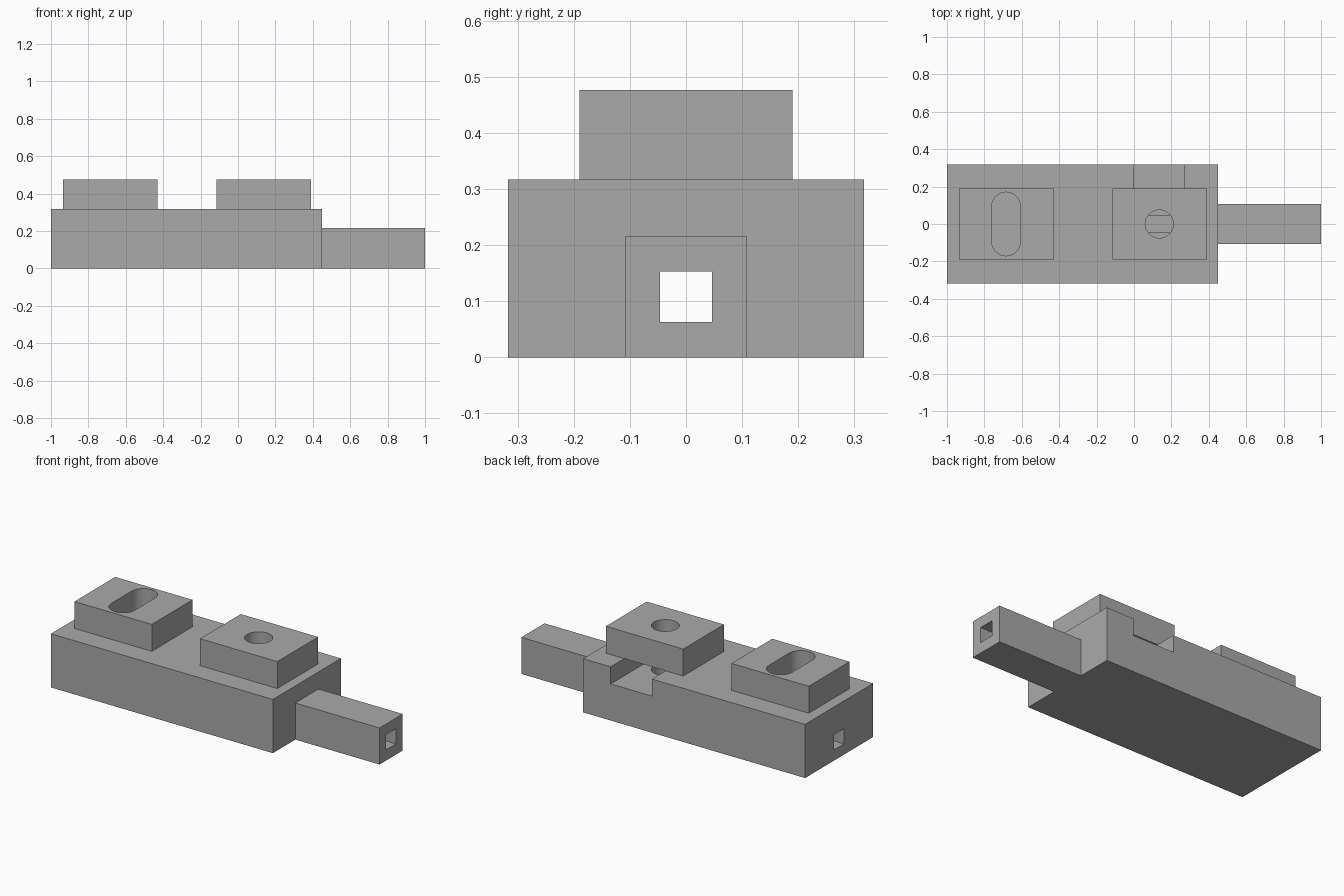
import bpy
import bmesh
import math

if "Cube" in bpy.data.objects:
    bpy.data.objects.remove(bpy.data.objects["Cube"], do_unlink=True)

grey = bpy.data.materials.new("plain_grey")
grey.use_nodes = True
grey.diffuse_color = (0.4, 0.4, 0.4, 1)
grey.node_tree.nodes["Principled BSDF"].inputs["Base Color"].default_value = (0.4, 0.4, 0.4, 1)


def prism(name, outline, z0, z1):
    """Extrude a closed xy outline from z0 to z1."""
    bm = bmesh.new()
    base = bm.faces.new([bm.verts.new((x, y, z0)) for x, y in outline])
    top = bmesh.ops.extrude_face_region(bm, geom=[base])["geom"]
    for v in top:
        if isinstance(v, bmesh.types.BMVert):
            v.co.z = z1
    bmesh.ops.recalc_face_normals(bm, faces=bm.faces)
    mesh = bpy.data.meshes.new(name)
    bm.to_mesh(mesh)
    bm.free()
    mesh.materials.append(grey)
    ob = bpy.data.objects.new(name, mesh)
    bpy.context.collection.objects.link(ob)
    return ob


def box(name, x0, x1, y0, y1, z0, z1):
    return prism(name, [(x0, y0), (x1, y0), (x1, y1), (x0, y1)], z0, z1)


def capsule(name, x, r, half, z0, z1, n=24):
    """Round-ended slot along y; half = 0 gives a cylinder."""
    pts = []
    for side, start in ((1, 0), (-1, math.pi)):
        last = n + 1 if half else n
        for i in range(last):
            a = start + math.pi * i / n
            pts.append((x + r * math.cos(a), side * half + r * math.sin(a)))
    return prism(name, pts, z0, z1)


def cut(ob, *cutters):
    for c in cutters:
        c.hide_render = True
        m = ob.modifiers.new("cut", "BOOLEAN")
        m.operation, m.solver, m.object = "DIFFERENCE", "EXACT", c
        bpy.context.view_layer.objects.active = ob
        bpy.ops.object.modifier_apply(modifier=m.name)


# Solid parts
BODY_TOP, BLOCK_TOP = 0.317, 0.476
body = box("main_body", -1, 0.45, -0.317, 0.317, 0, BODY_TOP)
tongue = box("end_tongue", 0.45, 1, -0.108, 0.108, 0, 0.216)
slot_block = box("slotted_block", -0.935, -0.43, -0.19, 0.19, BODY_TOP, BLOCK_TOP)
hole_block = box("drilled_block", -0.115, 0.39, -0.19, 0.19, BODY_TOP, BLOCK_TOP)

# Cutters: long square tunnel, side pocket, round hole and slot
tunnel = box("tunnel_cutter", -1.1, 1.1, -0.046, 0.046, 0.063, 0.153)
pocket = box("pocket_cutter", 0, 0.27, -0.135, 0.4, 0.216, 0.4)
hole = capsule("hole_cutter", 0.135, 0.075, 0, 0.14, 0.6)
slot = capsule("slot_cutter", -0.684, 0.076, 0.094, 0.25, 0.6)

cut(body, tunnel, pocket, hole)
cut(tongue, tunnel)
cut(hole_block, hole)
cut(slot_block, slot)

for c in (tunnel, pocket, hole, slot):
    bpy.data.objects.remove(c, do_unlink=True)

# Smooth the round walls, keep corners sharp
bpy.ops.object.select_all(action="DESELECT")
for ob in (body, tongue, slot_block, hole_block):
    ob.select_set(True)
bpy.context.view_layer.objects.active = body
bpy.ops.object.shade_smooth_by_angle(angle=math.radians(30))
